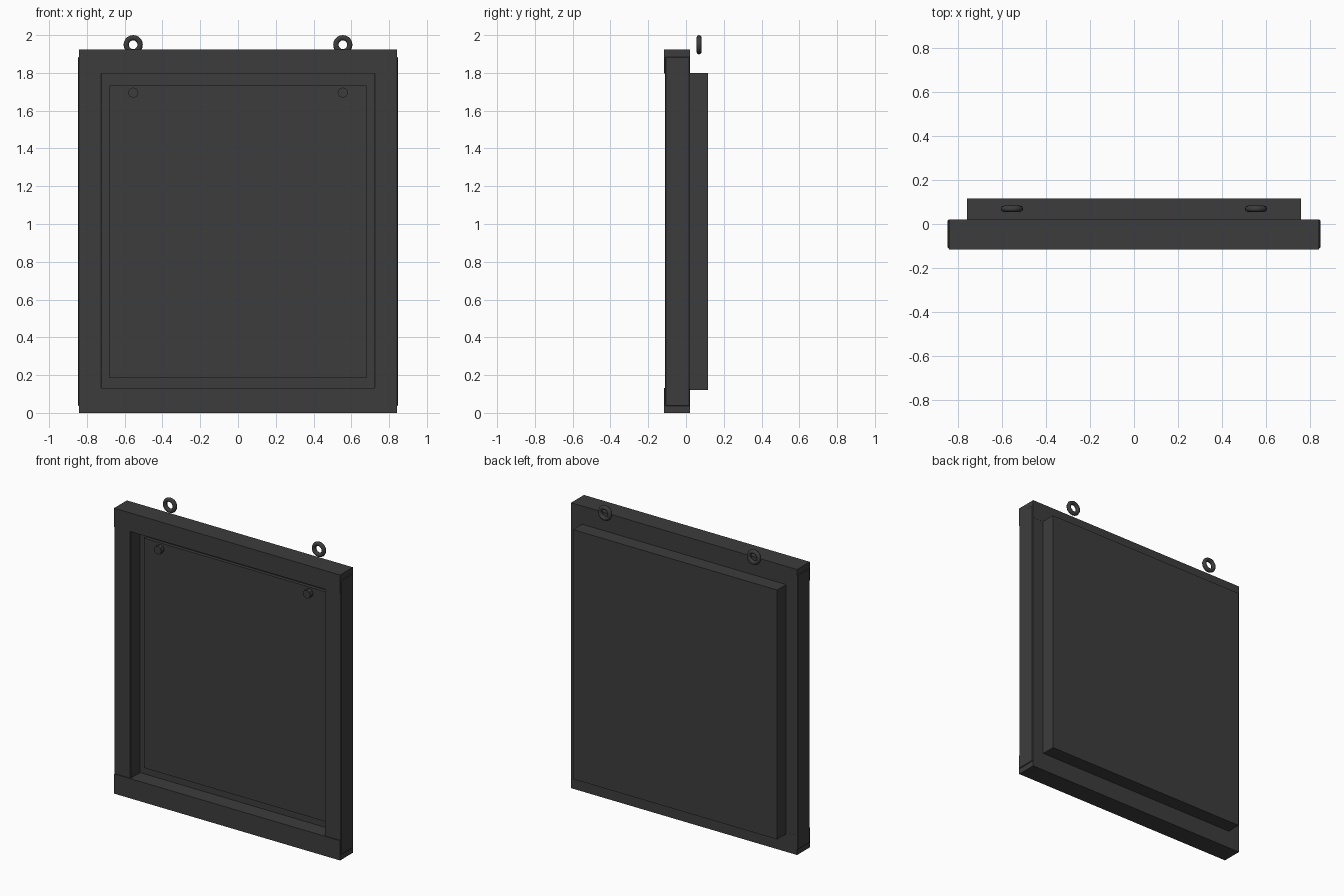
import bpy
import math

if "Cube" in bpy.data.objects:
    bpy.data.objects.remove(bpy.data.objects["Cube"])

dark = bpy.data.materials.new("dark charcoal")
dark.diffuse_color = (0.046, 0.046, 0.046, 1.0)
dark.use_nodes = True
dark.node_tree.nodes["Principled BSDF"].inputs["Base Color"].default_value = dark.diffuse_color


def box(name, x0, x1, y0, y1, z0, z1, bevel=0.0):
    bpy.ops.mesh.primitive_cube_add(
        size=1, location=((x0 + x1) / 2, (y0 + y1) / 2, (z0 + z1) / 2))
    ob = bpy.context.object
    ob.name = name
    ob.scale = (x1 - x0, y1 - y0, z1 - z0)
    bpy.ops.object.transform_apply(location=False, rotation=False, scale=True)
    if bevel:
        mod = ob.modifiers.new("edge", 'BEVEL')
        mod.width = bevel
        mod.segments = 1
    ob.data.materials.append(dark)
    return ob


# Horizontal rails of the frame
box("bottom_rail", -0.842, 0.842, -0.116, 0.02, 0.0, 0.133)
box("top_rail", -0.842, 0.842, -0.116, 0.02, 1.797, 1.923)

# Back box and the raised front panel inside the frame
box("back_box", -0.76, 0.76, -0.01, 0.116, 0.12, 1.80)
box("front_panel", -0.68, 0.68, -0.032, -0.008, 0.185, 1.733)

for side, label in ((-1, "left"), (1, "right")):
    # Upright stiles, lapped over the rail ends
    xs = sorted((side * 0.722, side * 0.847))
    box(label + "_stile", xs[0], xs[1], -0.111, 0.0195, 0.036, 1.885, 0.004)

    # Bolt on the front panel
    bpy.ops.mesh.primitive_cylinder_add(
        vertices=8, radius=0.028, depth=0.04,
        location=(side * 0.555, -0.043, 1.695),
        rotation=(math.pi / 2, 0, 0))
    bolt = bpy.context.object
    bolt.name = label + "_bolt"
    bolt.data.materials.append(dark)

    # Hanging ring
    bpy.ops.mesh.primitive_torus_add(
        major_segments=20, minor_segments=8,
        major_radius=0.037, minor_radius=0.014,
        location=(side * 0.555, 0.069, 1.949),
        rotation=(math.pi / 2, 0, 0))
    ring = bpy.context.object
    ring.name = label + "_hanging_ring"
    ring.data.materials.append(dark)
    bpy.ops.object.shade_smooth_by_angle(angle=math.radians(50))
